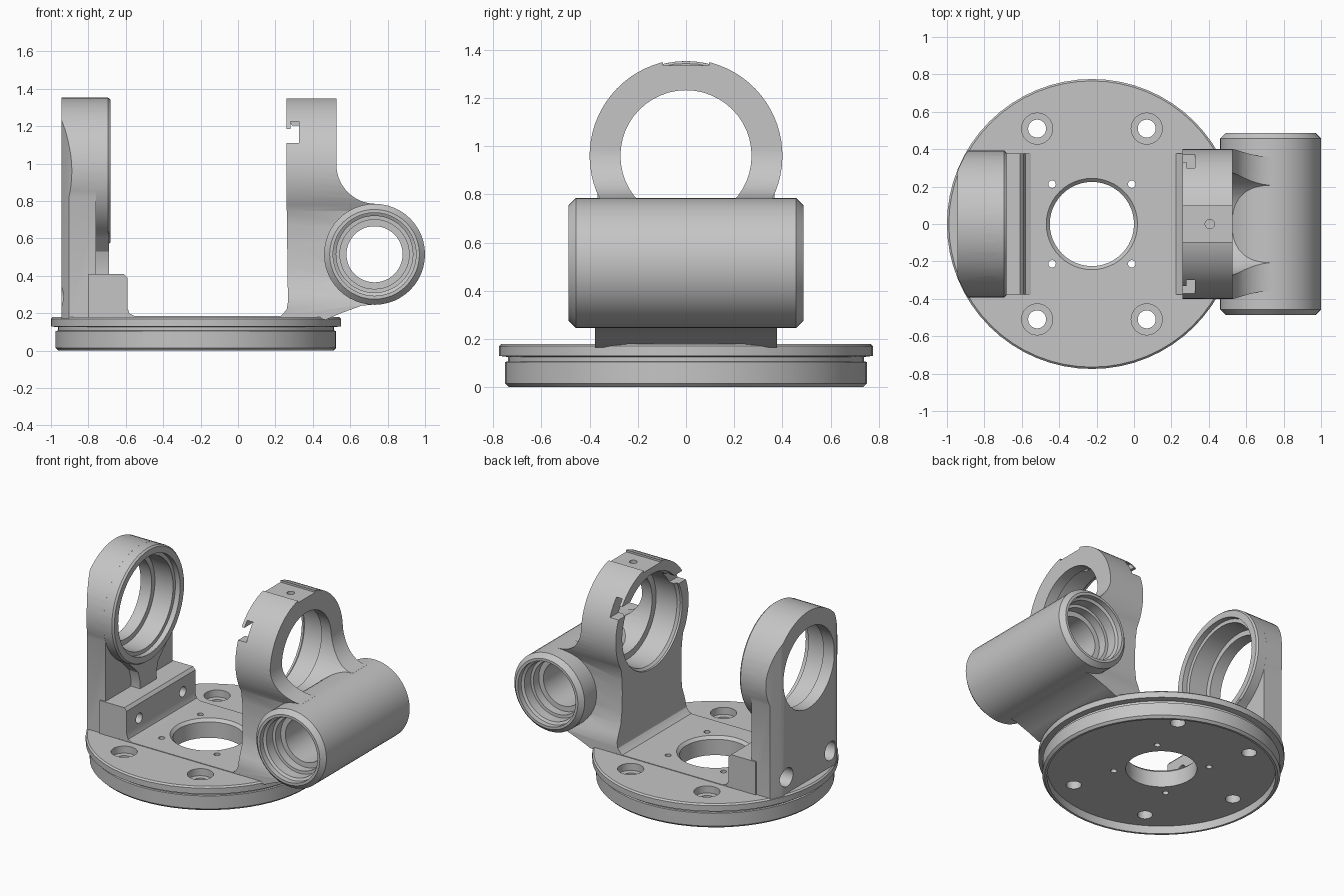
import bpy, bmesh, math

if "Cube" in bpy.data.objects:
    bpy.data.objects.remove(bpy.data.objects["Cube"], do_unlink=True)

metal = bpy.data.materials.new("machined_grey")
metal.use_nodes = True
grey = (0.56, 0.56, 0.56, 1)
metal.diffuse_color = grey
metal.node_tree.nodes["Principled BSDF"].inputs["Base Color"].default_value = grey

DISC_X = -0.225   # centre of the round base
RING_Z = 0.96     # height of the two bearing rings
TUBE_X, TUBE_Z = 0.73, 0.515


def arc(cu, cv, r, start=0, end=360, n=48):
    steps = n if end - start == 360 else n + 1
    angles = [math.radians(start + (end - start) * i / n) for i in range(steps)]
    return [(cu + r * math.cos(a), cv + r * math.sin(a)) for a in angles]


def loft(name, sections, axis):
    """Closed solid through equal-length outlines placed along an axis."""
    place = {"x": lambda u, v, h: (h, u, v),
             "y": lambda u, v, h: (u, h, v),
             "z": lambda u, v, h: (u, v, h)}[axis]
    bm = bmesh.new()
    rings = [[bm.verts.new(place(u, v, h)) for u, v in pts] for pts, h in sections]
    n = len(rings[0])
    for a, b in zip(rings, rings[1:]):
        for i in range(n):
            j = (i + 1) % n
            bm.faces.new((a[i], a[j], b[j], b[i]))
    bm.faces.new(rings[0])
    bm.faces.new(rings[-1])
    bmesh.ops.recalc_face_normals(bm, faces=bm.faces)
    mesh = bpy.data.meshes.new(name)
    bm.to_mesh(mesh)
    bm.free()
    mesh.materials.append(metal)
    ob = bpy.data.objects.new(name, mesh)
    bpy.context.collection.objects.link(ob)
    return ob


def prism(name, pts, axis, a, b):
    return loft(name, [(pts, a), (pts, b)], axis)


def turned(name, axis, cu, cv, profile, n=48):
    return loft(name, [(arc(cu, cv, r, n=n), h) for r, h in profile], axis)


def rod(axis, cu, cv, r, a, b, n=24):
    return turned("cutter", axis, cu, cv, [(r, a), (r, b)], n)


def box(x0, x1, y0, y1, z0, z1):
    return prism("block", [(x0, y0), (x1, y0), (x1, y1), (x0, y1)], "z", z0, z1)


def combine(ob, tool, operation="DIFFERENCE"):
    mod = ob.modifiers.new("cut", "BOOLEAN")
    mod.operation, mod.solver, mod.object = operation, "EXACT", tool
    deps = bpy.context.evaluated_depsgraph_get()
    mesh = bpy.data.meshes.new_from_object(ob.evaluated_get(deps))
    ob.modifiers.clear()
    ob.data = mesh
    bpy.data.objects.remove(tool, do_unlink=True)


# Round base with flange, groove, raised centre strip and underside recess
base = turned("base_disc", "z", DISC_X, 0, [
    (0.735, 0), (0.75, 0.015), (0.75, 0.105), (0.738, 0.107), (0.738, 0.125),
    (0.775, 0.13), (0.775, 0.17), (0.765, 0.18)], 64)
combine(base, box(-0.65, 0.3, -0.378, 0.378, 0.1, 0.184), "UNION")
combine(base, rod("z", DISC_X, 0, 0.72, -0.1, 0.055, 64))
combine(base, turned("cutter", "z", DISC_X, 0,
                     [(0.225, -0.1), (0.225, 0.165), (0.25, 0.19)]))
for sx in (-1, 1):
    for sy in (-1, 1):
        x, y = DISC_X + sx * 0.293, sy * 0.51
        combine(base, turned("cutter", "z", x, y, [
            (0.048, -0.1), (0.048, 0.13), (0.083, 0.131), (0.083, 0.3)], 32))
        combine(base, rod("z", DISC_X + sx * 0.213, sy * 0.213, 0.02, -0.1, 0.3, 16))
combine(base, rod("z", DISC_X - 0.588, 0, 0.048, -0.1, 0.14))

# Left upright: ring on a narrower slab, ring boss with neck, bolted foot
arch = arc(0, RING_Z, 0.393, -21, 201, 40)
arch += [(-0.367, 0.17), (0.367, 0.17)]
post = prism("plain_upright", arch, "x", -0.945, -0.76)
combine(post, turned("boss", "x", 0, RING_Z,
                     [(0.393, -0.8), (0.393, -0.695), (0.383, -0.683)]), "UNION")
neck = [(-0.3, 0.72), (-0.18, 0.6), (-0.11, 0.53), (-0.09, 0.46), (-0.09, 0.3)]
combine(post, prism("neck", neck + [(-y, z) for y, z in reversed(neck)],
                    "x", -0.8, -0.69), "UNION")
foot = [(-0.8, 0.17), (-0.55, 0.17), (-0.55, 0.184), (-0.58, 0.198), (-0.592, 0.23),
        (-0.592, 0.39), (-0.61, 0.41), (-0.8, 0.41)]
combine(post, prism("foot", foot, "y", -0.377, 0.377), "UNION")
combine(post, rod("z", DISC_X, 0, 0.772, 0, 2, 64), "INTERSECT")
combine(post, turned("cutter", "x", 0, RING_Z, [
    (0.28, -1.1), (0.28, -0.86), (0.315, -0.859), (0.315, -0.72), (0.34, -0.719),
    (0.34, -0.6)]))
for side in (-1, 1):
    combine(post, turned("cutter", "x", side * 0.24, 0.29, [
        (0.065, -1.1), (0.065, -0.8), (0.035, -0.799), (0.035, -0.4)], 24))

# Right upright: side profile crossed with the waisted ring outline
web = [(0.2, 0.17), (0.235, 0.19), (0.26, 0.22), (0.267, 0.26), (0.26, 0.8),
       (0.26, 1.35), (0.27, 1.37), (0.515, 1.37), (0.527, 1.35)]
web += [(0.527, 1.02)] + arc(0.736, 0.995, 0.21, 184, 270, 14)
web += [(0.8, 0.7), (0.8, 0.3), (0.73, 0.247), (0.66, 0.24), (0.55, 0.2), (0.47, 0.165)]
bracket = prism("tube_bracket", web, "y", -0.6, 0.6)
side_edge = [(0.378, 0.1), (0.377, 0.26), (0.36, 0.31), (0.337, 0.37), (0.327, 0.45),
             (0.324, 0.58), (0.328, 0.67)]
outline = arc(0, RING_Z, 0.4, -32, 212, 48)
outline += [(-y, z) for y, z in reversed(side_edge)] + side_edge
combine(bracket, prism("outline", outline, "x", 0, 1.2), "INTERSECT")
combine(bracket, turned("cutter", "x", 0, RING_Z, [
    (0.33, 0.1), (0.33, 0.275), (0.315, 0.29), (0.315, 0.45), (0.272, 0.451),
    (0.272, 1.2)]))
combine(bracket, rod("y", TUBE_X, TUBE_Z, 0.25, -1, 1, 48))
combine(bracket, box(0.1, 0.7, -0.095, 0.095, 1.335, 1.6))
combine(bracket, rod("z", 0.405, 0, 0.025, 1.1, 1.6, 16))
for side in (-1, 1):
    y0, y1 = sorted((side * 0.2, side * 0.5))
    combine(bracket, box(0.28, 0.325, y0, y1, 1.11, 1.225))
    combine(bracket, box(0.1, 0.3, y0, y1, 1.11, 1.185))

# Cross tube with stepped seats at both ends
tube = turned("cross_tube", "y", TUBE_X, TUBE_Z, [
    (0.24, -0.487), (0.27, -0.457), (0.27, 0.457), (0.24, 0.487)])
seat = [(0.222, 0.6), (0.222, 0.45), (0.205, 0.44), (0.205, 0.37), (0.185, 0.369),
        (0.185, 0.31), (0.15, 0.309)]
combine(tube, turned("cutter", "y", TUBE_X, TUBE_Z,
                     [(r, -h) for r, h in seat] + list(reversed(seat))))

# Smooth the round surfaces, keep machined edges crisp
for ob in bpy.context.scene.objects:
    ob.select_set(ob.type == "MESH")
bpy.context.view_layer.objects.active = base
bpy.ops.object.shade_smooth_by_angle(angle=math.radians(25))
